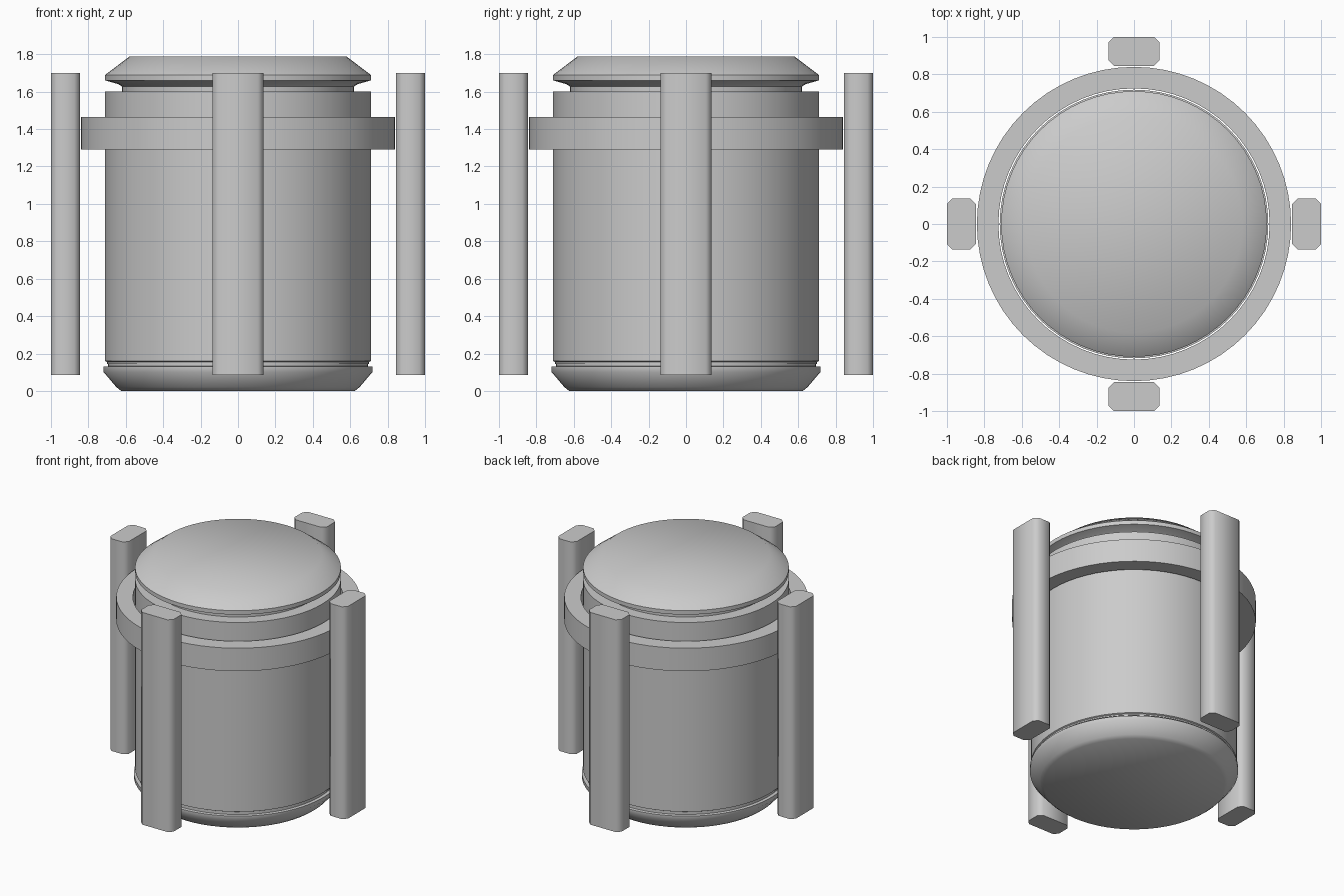
import bpy, bmesh, math

if "Cube" in bpy.data.objects:
    bpy.data.objects.remove(bpy.data.objects["Cube"])

SEGMENTS = 64


def finish(name, bm):
    bmesh.ops.recalc_face_normals(bm, faces=bm.faces)
    mesh = bpy.data.meshes.new(name)
    bm.to_mesh(mesh)
    bm.free()
    obj = bpy.data.objects.new(name, mesh)
    bpy.context.collection.objects.link(obj)
    bpy.ops.object.select_all(action='DESELECT')
    obj.select_set(True)
    bpy.context.view_layer.objects.active = obj
    bpy.ops.object.shade_smooth_by_angle(angle=math.radians(50))
    return obj


def lathe(name, profile, closed=False):
    """Revolve a (radius, z) profile; open profiles get end caps."""
    bm = bmesh.new()
    rings = []
    for r, z in profile:
        rings.append([bm.verts.new((r * math.cos(2 * math.pi * i / SEGMENTS),
                                    r * math.sin(2 * math.pi * i / SEGMENTS), z))
                      for i in range(SEGMENTS)])
    pairs = list(zip(rings, rings[1:]))
    if closed:
        pairs.append((rings[-1], rings[0]))
    else:
        bm.faces.new(rings[0])
        bm.faces.new(rings[-1])
    for a, b in pairs:
        for i in range(SEGMENTS):
            j = (i + 1) % SEGMENTS
            bm.faces.new((a[i], a[j], b[j], b[i]))
    return finish(name, bm)


def post(name, angle):
    """Upright with an octagonal section, turned around the z axis."""
    half, inner, outer, c = 0.137, 0.845, 1.0, 0.03
    section = [(inner, -half + c), (inner + c, -half), (outer - c, -half),
               (outer, -half + c), (outer, half - c), (outer - c, half),
               (inner + c, half), (inner, half - c)]
    bm = bmesh.new()
    base = bm.faces.new([bm.verts.new((x, y, 0.085)) for x, y in section])
    top = bmesh.ops.extrude_face_region(bm, geom=[base], use_keep_orig=True)['geom']
    bmesh.ops.translate(bm, vec=(0, 0, 1.615),
                        verts=[v for v in top if isinstance(v, bmesh.types.BMVert)])
    obj = finish(name, bm)
    obj.rotation_euler.z = angle


# Main drum
lathe("drum", [(0.70, 0.145), (0.70, 0.155), (0.71, 0.16), (0.71, 1.60)])

# Chamfered base and lid
lathe("base", [(0.625, 0.0), (0.65, 0.02), (0.718, 0.10), (0.718, 0.13),
               (0.695, 0.132), (0.695, 0.15)])
lathe("lid", [(0.62, 1.59), (0.62, 1.628), (0.64, 1.64), (0.71, 1.66),
              (0.71, 1.69), (0.58, 1.788)])

# Collar, with a narrow gap to the drum
lathe("collar", [(0.725, 1.29), (0.84, 1.29), (0.84, 1.465), (0.725, 1.465)],
      closed=True)

# Four posts around the drum
for i, side in enumerate(("right", "back", "left", "front")):
    post(side + "_post", i * math.pi / 2)
